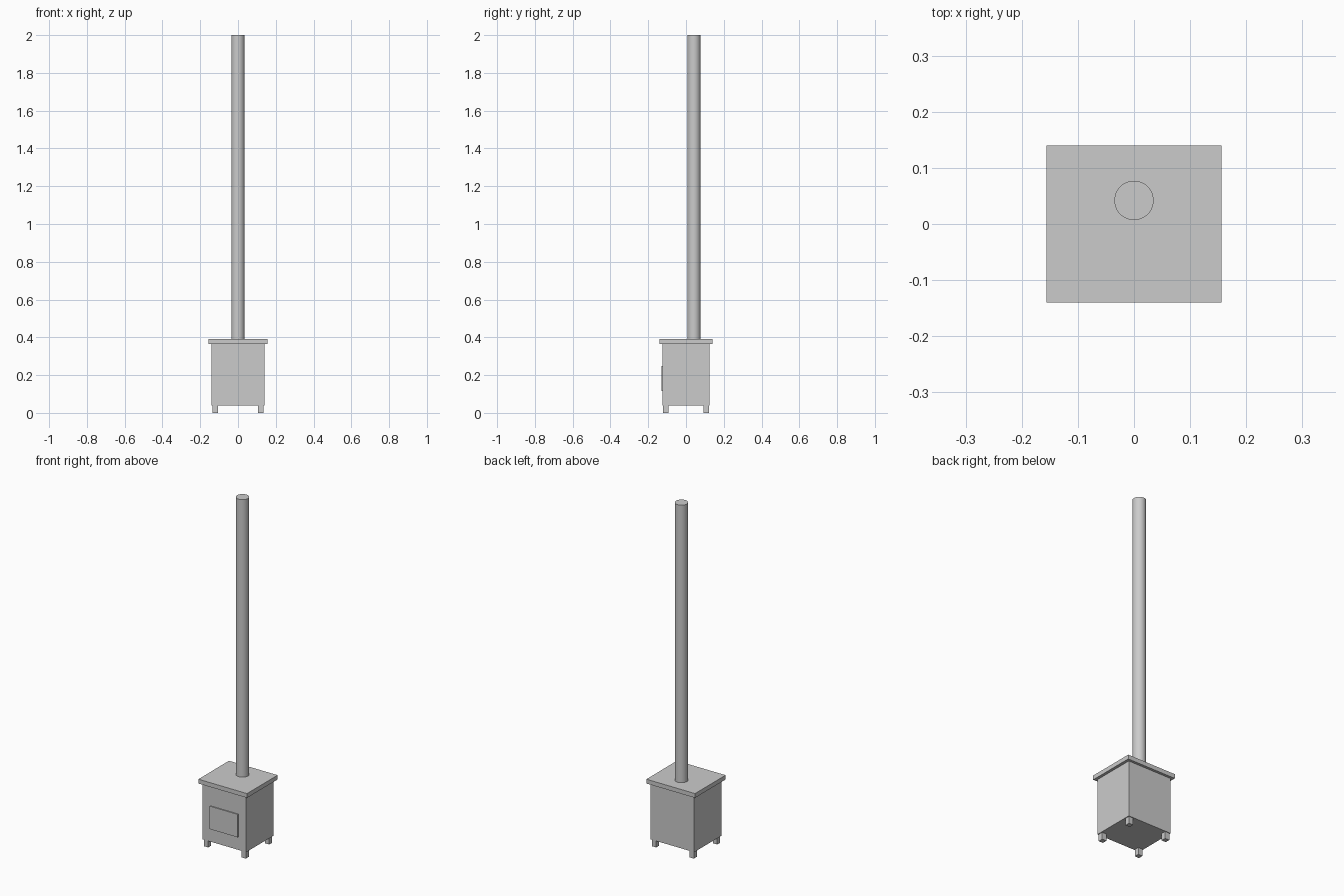
import bpy
import math

if "Cube" in bpy.data.objects:
    bpy.data.objects.remove(bpy.data.objects["Cube"])

# One plain grey for the whole stove
grey = bpy.data.materials.new("grey_metal")
grey.diffuse_color = (0.6, 0.6, 0.6, 1)
grey.use_nodes = True
grey.node_tree.nodes["Principled BSDF"].inputs["Base Color"].default_value = grey.diffuse_color


def box(name, x, y, z):
    """Box from (min, max) ranges along each axis."""
    centre = [(r[0] + r[1]) / 2 for r in (x, y, z)]
    bpy.ops.mesh.primitive_cube_add(size=1, location=centre)
    ob = bpy.context.object
    ob.name = name
    ob.scale = [r[1] - r[0] for r in (x, y, z)]
    bpy.ops.object.transform_apply(location=False, rotation=False, scale=True)
    ob.data.materials.append(grey)
    return ob


# Firebox and overhanging top plate
box("firebox", (-0.14, 0.14), (-0.125, 0.125), (0.04, 0.365))
box("top_plate", (-0.156, 0.156), (-0.14, 0.14), (0.365, 0.39))

# Thin door on the front
box("door", (-0.09, 0.09), (-0.131, -0.125), (0.115, 0.248))

# Four short legs, set in slightly from the corners
for sx, side in ((-1, "left"), (1, "right")):
    for sy, end in ((-1, "front"), (1, "back")):
        box(f"{end}_{side}_leg", sorted((sx * 0.107, sx * 0.135)),
            sorted((sy * 0.093, sy * 0.121)), (0, 0.04))

# Tall chimney pipe toward the back
bpy.ops.mesh.primitive_cylinder_add(vertices=48, radius=0.035, depth=1.61,
                                    location=(0, 0.042, 1.195))
pipe = bpy.context.object
pipe.name = "chimney_pipe"
pipe.data.materials.append(grey)
bpy.ops.object.shade_smooth_by_angle(angle=math.radians(30))
